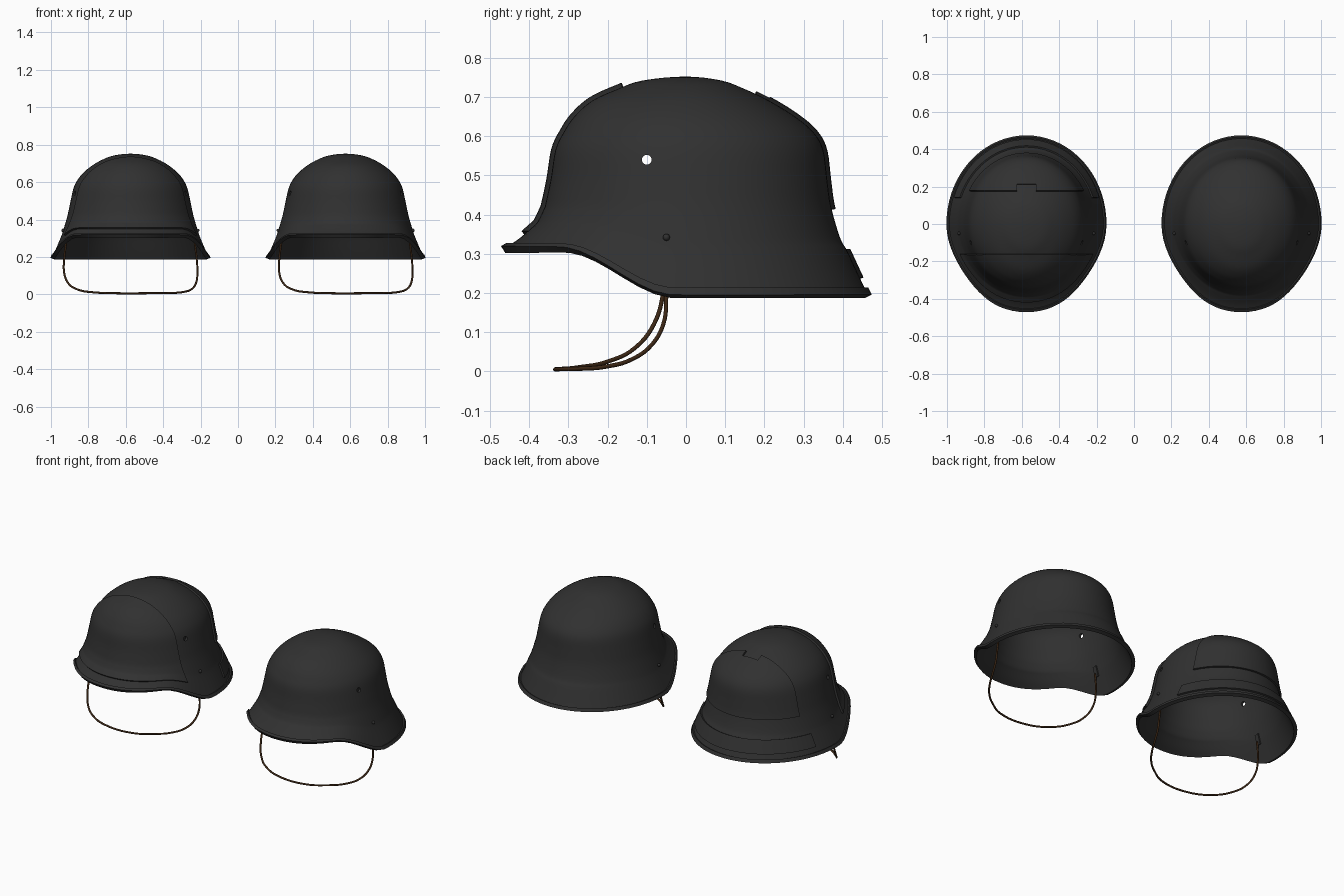
import bpy, bmesh, math
from mathutils import Vector

if "Cube" in bpy.data.objects:
    bpy.data.objects.remove(bpy.data.objects["Cube"])

# Shell profile rows: nominal height, half width, front reach, back reach
ROWS = [(.752, 0, 0, 0), (.742, .09, .11, .09), (.72, .15, .175, .15),
        (.69, .203, .24, .213), (.65, .252, .285, .278), (.61, .284, .312, .325),
        (.565, .305, .333, .35), (.49, .322, .345, .36), (.42, .337, .36, .37),
        (.34, .360, .378, .393), (.305, .372, .394, .412), (.24, .399, .430, .442),
        (.19, .420, .467, .466)]
SEG = 72


def material(name, color):
    m = bpy.data.materials.new(name)
    m.diffuse_color = (*color, 1)
    m.use_nodes = True
    m.node_tree.nodes["Principled BSDF"].inputs["Base Color"].default_value = m.diffuse_color
    return m


STEEL = material("dark_steel", (.03, .03, .03))
LEATHER = material("brown_leather", (.05, .022, .008))


def row(i):
    if i < 0:
        h, a, f, b = ROWS[-i]
        return Vector((h, -a, -f, -b))
    if i >= len(ROWS):
        return 2 * Vector(ROWS[-1]) - Vector(ROWS[-2])
    return Vector(ROWS[i])


def profile(u):
    i = min(int(u), len(ROWS) - 2)
    t = u - i
    p, q, r, s = (row(i + k) for k in (-1, 0, 1, 2))
    return .5 * (2 * q + (r - p) * t + (2 * p - 5 * q + 4 * r - s) * t * t
                 + (3 * q - p - 3 * r + s) * t ** 3)


def surface(u, ang):
    h, a, f, b = profile(u)
    c, s = math.cos(ang), math.sin(ang)
    flare = min(1, max(0, (.42 - h) / .23))
    x, y = a * c, s * (b if s > 0 else f)
    if s < 0:
        x *= 1 - .07 * flare * math.sin(2 * ang) ** 2
    # rim rises towards the visor
    y_rim = s * (ROWS[-1][3] if s > 0 else ROWS[-1][2])
    t = min(1, max(0, (-y_rim - .03) / .29))
    rim = .192 + .12 * t * t * (3 - 2 * t)
    z = h if h >= .42 else .42 - flare * (.42 - rim)
    return x, y, z


def finish(ob, mat=STEEL, angle=35):
    ob.data.materials.append(mat)
    bpy.ops.object.select_all(action='DESELECT')
    ob.select_set(True)
    bpy.context.view_layer.objects.active = ob
    for m in list(ob.modifiers):
        bpy.ops.object.modifier_apply(modifier=m.name)
    bpy.ops.object.shade_smooth_by_angle(angle=math.radians(angle))


def skin(name, cx, u0, u1, thick, offset, cut=None, notch=False, cutter=None):
    """Piece of the helmet surface; cut = (y, side kept)."""
    bm = bmesh.new()
    n = max(2, round((u1 - u0) * 4))
    grid = [[bm.verts.new(surface(u0 + (u1 - u0) * i / n, 2 * math.pi * j / SEG))
             for j in range(SEG)] for i in range(n + 1)]
    for i in range(n):
        for j in range(SEG):
            k = (j + 1) % SEG
            bm.faces.new((grid[i][j], grid[i + 1][j], grid[i + 1][k], grid[i][k]))
    bmesh.ops.remove_doubles(bm, verts=bm.verts[:], dist=.0001)

    def slice_at(co, no, clear=False):
        bmesh.ops.bisect_plane(bm, geom=bm.verts[:] + bm.edges[:] + bm.faces[:],
                               plane_co=co, plane_no=no, clear_outer=clear)
    if cut:
        slice_at((0, cut[0], 0), (0, -cut[1], 0), True)
    if notch:
        for sx in (-.05, .05):
            slice_at((sx, 0, 0), (1, 0, 0))
        slice_at((0, .21, 0), (0, 1, 0))
        gone = [f for f in bm.faces if abs(f.calc_center_median().x) < .05
                and f.calc_center_median().y < .21]
        bmesh.ops.delete(bm, geom=gone, context='FACES')
    me = bpy.data.meshes.new(name)
    bm.to_mesh(me)
    bm.free()
    ob = bpy.data.objects.new(name, me)
    ob.location.x = cx
    bpy.context.collection.objects.link(ob)
    so = ob.modifiers.new("thickness", 'SOLIDIFY')
    so.thickness, so.offset = thick, offset
    if cutter:
        bo = ob.modifiers.new("vents", 'BOOLEAN')
        bo.object, bo.solver = cutter, 'EXACT'
    finish(ob)
    return ob


def helmet(side, cx):
    # shell with a vent hole through both sides
    bpy.ops.mesh.primitive_cylinder_add(vertices=20, radius=.0125, depth=1,
                                        location=(cx, -.1, .54), rotation=(0, math.pi / 2, 0))
    cutter = bpy.context.object
    cutter.hide_render = True
    bpy.context.view_layer.update()
    skin(side + "_shell", cx, 0, 12, .012, -1, cutter=cutter)
    bpy.data.objects.remove(cutter)
    # raised rim band
    skin(side + "_rim_band", cx, 11.62, 12, .016, .1)
    # strap rivets and inner brackets
    for s, word in ((-1, "left"), (1, "right")):
        bpy.ops.mesh.primitive_uv_sphere_add(segments=16, ring_count=8, radius=.009,
                                             location=(cx + s * .360, -.05, .342))
        ob = bpy.context.object
        ob.name = f"{side}_{word}_rivet"
        finish(ob)
        bpy.ops.mesh.primitive_cube_add(size=1, location=(cx + s * .346, -.05, .315),
                                        rotation=(0, -s * .27, 0))
        ob = bpy.context.object
        ob.name = f"{side}_{word}_strap_bracket"
        ob.scale = (.008, .026, .06)
        finish(ob)
    # chin strap
    pts = [(-.340, -.05, .30), (-.353, -.058, .2), (-.355, -.082, .12), (-.333, -.13, .06),
           (-.28, -.2, .025), (-.2, -.27, .011), (-.08, -.322, .006), (.1, -.322, .006),
           (.2, -.27, .007), (.285, -.2, .013), (.33, -.14, .03), (.352, -.09, .065),
           (.358, -.058, .12), (.353, -.05, .2), (.340, -.05, .30)]
    cu = bpy.data.curves.new(side + "_chin_strap", 'CURVE')
    cu.dimensions = '3D'
    cu.bevel_depth, cu.bevel_resolution, cu.resolution_u = .0055, 2, 6
    sp = cu.splines.new('BEZIER')
    sp.bezier_points.add(len(pts) - 1)
    for bp, p in zip(sp.bezier_points, pts):
        bp.co = p
        bp.handle_left_type = bp.handle_right_type = 'AUTO'
    cu.materials.append(LEATHER)
    ob = bpy.data.objects.new(side + "_chin_strap", cu)
    ob.location.x = cx
    bpy.context.collection.objects.link(ob)


helmet("plated", -.575)
helmet("plain", .575)

# Reinforcing plates on the plated helmet
skin("front_plate", -.575, 0, 10.55, .011, 1, cut=(-.16, -1))
skin("back_crown_plate", -.575, 0, 8.1, .010, 1, cut=(.175, 1), notch=True)
skin("back_brim_plate", -.575, 9.95, 11.1, .009, 1, cut=(.14, 1))
